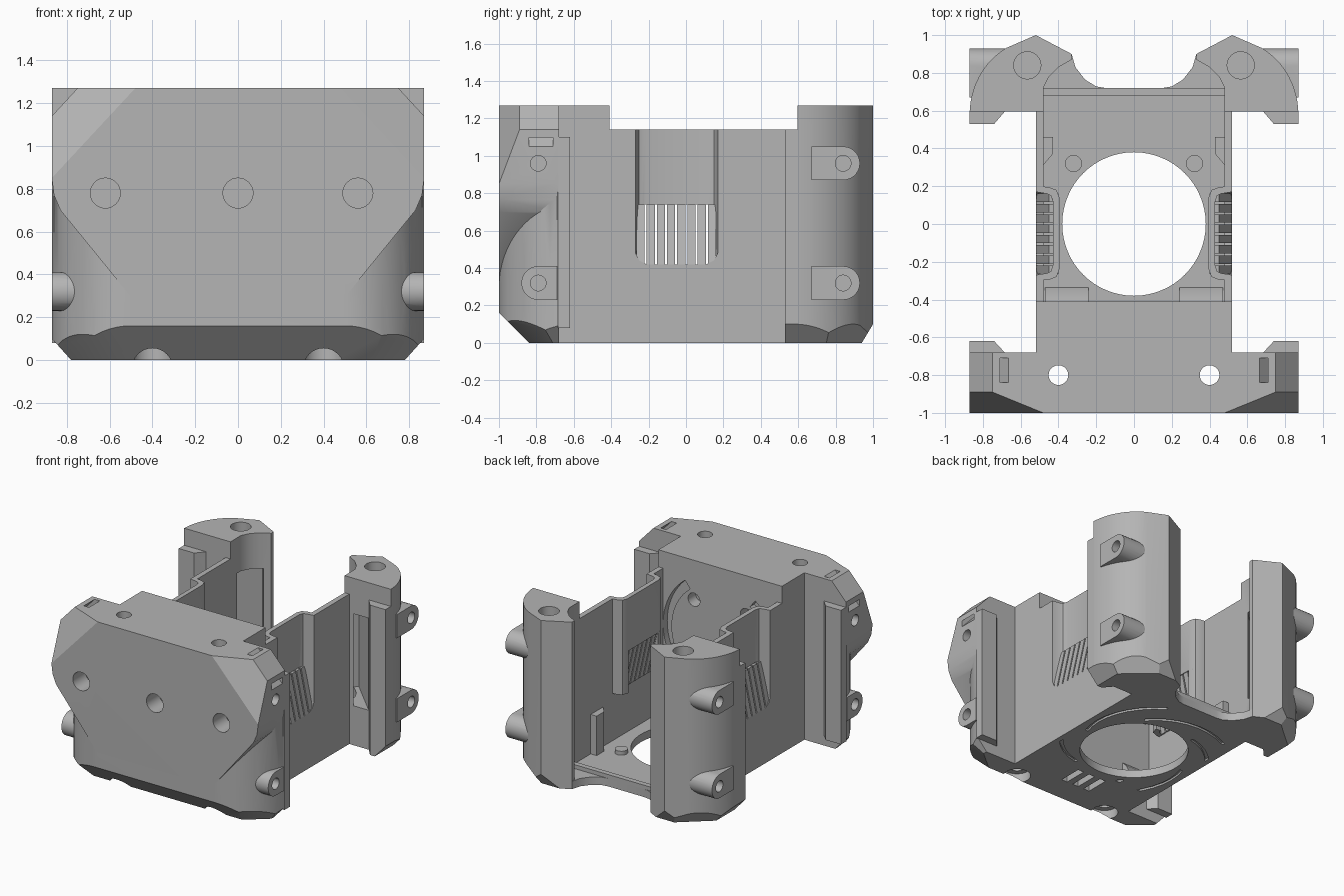
import bpy, bmesh, math
from mathutils import Vector, Matrix

if "Cube" in bpy.data.objects:
    bpy.data.objects.remove(bpy.data.objects["Cube"])

grey = bpy.data.materials.new("plain_grey")
grey.use_nodes = True
grey.diffuse_color = (0.46, 0.46, 0.46, 1)
grey.node_tree.nodes["Principled BSDF"].inputs["Base Color"].default_value = (0.46, 0.46, 0.46, 1)


def circle(u, v, r, n=32):
    return [(u + r * math.cos(i * math.tau / n), v + r * math.sin(i * math.tau / n)) for i in range(n)]


def arc(u, v, ru, rv, start, end, n=14):
    angles = [math.radians(start + (end - start) * i / n) for i in range(n + 1)]
    return [(u + ru * math.cos(a), v + rv * math.sin(a)) for a in angles]


def rect(u0, u1, v0, v1):
    return [(u0, v0), (u1, v0), (u1, v1), (u0, v1)]


def both(half):
    """Close a half outline with its mirror image."""
    return half + [(-u, v) for u, v in reversed(half)]


def prism(name, outline, lo, hi, axis="z"):
    place = {"z": lambda u, v, w: (u, v, w), "y": lambda u, v, w: (u, w, v), "x": lambda u, v, w: (w, u, v)}[axis]
    bm = bmesh.new()
    a = [bm.verts.new(place(u, v, lo)) for u, v in outline]
    b = [bm.verts.new(place(u, v, hi)) for u, v in outline]
    bm.faces.new(a)
    bm.faces.new(b)
    for i in range(len(a)):
        j = (i + 1) % len(a)
        bm.faces.new((a[i], a[j], b[j], b[i]))
    bmesh.ops.recalc_face_normals(bm, faces=bm.faces)
    mesh = bpy.data.meshes.new(name)
    bm.to_mesh(mesh)
    bm.free()
    ob = bpy.data.objects.new(name, mesh)
    bpy.context.collection.objects.link(ob)
    return ob


def bake(ob):
    deps = bpy.context.evaluated_depsgraph_get()
    mesh = bpy.data.meshes.new_from_object(ob.evaluated_get(deps))
    ob.modifiers.clear()
    ob.data = mesh


def combine(ob, others, op="DIFFERENCE"):
    for other in others:
        mod = ob.modifiers.new("bool", "BOOLEAN")
        mod.operation, mod.solver, mod.object = op, "EXACT", other
        bake(ob)
        bpy.data.objects.remove(other)
    return ob


def trim(ob, co, no):
    """Slice off everything on the side the normal points to."""
    bm = bmesh.new()
    bm.from_mesh(ob.data)
    bmesh.ops.bisect_plane(bm, geom=bm.verts[:] + bm.edges[:] + bm.faces[:], plane_co=co, plane_no=no, clear_outer=True)
    bmesh.ops.holes_fill(bm, edges=[e for e in bm.edges if e.is_boundary])
    bmesh.ops.recalc_face_normals(bm, faces=bm.faces)
    bm.to_mesh(ob.data)
    bm.free()


def finish(ob, mirror=False):
    if mirror:
        ob.modifiers.new("mirror", "MIRROR").use_axis[0] = True
        bake(ob)
    ob.data.materials.clear()
    ob.data.materials.append(grey)
    bpy.ops.object.select_all(action="DESELECT")
    ob.select_set(True)
    bpy.context.view_layer.objects.active = ob
    bpy.ops.object.shade_smooth_by_angle(angle=math.radians(28))


# Front housing: rounded core, faceted shield and rear block
front = prism("front_housing", both([(0.87, -0.68)] + arc(0.5, -0.6, 0.37, 0.4, -13, -90)), 0, 0.9)
trim(front, (0, -1, 0.16), (0, -1, -1))
for s in (1, -1):
    trim(front, (s * 0.87, 0, 0.1), (s * 1, 0, -0.9))
    trim(front, (s * 0.63, -0.97, 0.1), (s * 0.5, -0.6, -0.8))
shield = prism("shield", both([(0.48, 0.27), (0.83, 0.7), (0.86, 0.77), (0.87, 0.85), (0.87, 1.14), (0.75, 1.27)]),
               -1, -0.68, "y")
for s in (1, -1):
    a, b, c = Vector((s * 0.48, -1, 1.27)), Vector((s * 0.87, -1, 0.85)), Vector((s * 0.87, -0.89, 1.14))
    n = (b - a).cross(c - a)
    trim(shield, a, n if n.y < 0 else -n)
combine(front, [shield, prism("block", rect(-0.52, 0.52, -0.8, -0.41), 0, 1.27)], "UNION")

# Side lugs and rear lips of the front housing
for s in (1, -1):
    lug = prism("lug", arc(-0.79, 0.32, 0.09, 0.09, 90, 270) + [(-0.69, 0.23), (-0.69, 0.41)],
                min(s * 0.5, s * 0.87), max(s * 0.5, s * 0.87), "x")
    lip = prism("lip", [(s * 0.68, -0.685), (s * 0.74, -0.62), (s * 0.87, -0.62), (s * 0.87, -0.685)], 0.08, 1.1)
    combine(front, [lug, lip], "UNION")

# Screw holes, counterbores, strap slots and vents in the front housing
cuts = [prism("hole", circle(x, 0.78, 0.07), -1.1, -0.85, "y") for x in (-0.62, 0, 0.56)]
for s in (1, -1):
    cuts.append(prism("hole", circle(s * 0.4, -0.8, 0.052), -0.1, 1.4))
    cuts.append(prism("bore", circle(s * 0.4, -0.8, 0.095), -0.1, 0.07))
    cuts.append(prism("hole", circle(s * 0.22, 0.97, 0.05), -0.5, -0.3, "y"))
    ring = arc(0, 0.72, 0.48, 0.48, -20, 52) + arc(0, 0.72, 0.41, 0.41, 52, -20)
    cuts.append(prism("groove", [(s * u, v) for u, v in ring], -0.46, -0.3, "y"))
    for z in (0.32, 0.96):
        cuts.append(prism("hole", circle(-0.79, z, 0.042), min(s * 0.65, s), max(s * 0.65, s), "x"))
    strap = prism("strap", rect(-0.2, 0.2, -0.016, 0.016), -0.84, -0.71, "y")
    strap.data.transform(Matrix.Translation((s * 0.778, 0, 1.173)) @ Matrix.Rotation(s * math.radians(47), 4, "Y"))
    cuts.append(strap)
for x in (-0.1, 0, 0.1):
    cuts.append(prism("vent", rect(x - 0.025, x + 0.025, -0.64, -0.46), -0.1, 0.05))
combine(front, cuts)
finish(front)

# Floor with round opening, swirl grooves and concave rear edge
rear_edge = [(0.48, 0.9), (0.33, 0.9), (0.31, 0.83), (0.26, 0.765), (0.2, 0.728), (0.15, 0.72)]
floor = prism("floor", both([(0.5, -0.42), (0.5, 0.62)] + rear_edge), 0, 0.06)
cuts = [prism("opening", circle(0, 0, 0.38, 64), -0.1, 0.2)]
for k in range(6):
    out, back = [], []
    for i in range(9):
        t = math.radians(k * 60 + i * 9)
        r = 0.42 + 0.025 * i
        out.append((r * math.cos(t), r * math.sin(t)))
        back.append(((r + 0.025) * math.cos(t), (r + 0.025) * math.sin(t)))
    cuts.append(prism("swirl", out + back[::-1], -0.1, 0.015))
combine(floor, cuts)
finish(floor)

finish(prism("floor_step", rect(-0.48, 0.48, 0.68, 0.72), 0.05, 0.09))
finish(prism("floor_screw", circle(0.32, 0.32, 0.045), 0.05, 0.09), True)
finish(prism("corner_post", [(0.49, 0.3), (0.49, 0.46), (0.43, 0.46), (0.43, 0.37)], 0.05, 0.36), True)
finish(prism("duct_ramp", [(-0.42, 0.05), (-0.33, 0.05), (-0.37, 0.13), (-0.42, 0.18)], 0.24, 0.47, "x"), True)

# Side walls with a window
wall = prism("side_wall", rect(-0.42, 0.61, 0, 1.14), 0.48, 0.52, "x")
window = [(-0.27, 1.3), (-0.27, 0.48), (-0.25, 0.44), (-0.21, 0.42), (0.11, 0.42), (0.15, 0.44), (0.17, 0.48), (0.17, 1.3)]
combine(wall, [prism("window", window, 0.4, 0.6, "x")])
finish(wall, True)

# Recessed channel that bends inward behind the window
channel = prism("wall_recess", [
    (0.52, -0.27), (0.46, -0.26), (0.44, -0.25), (0.43, -0.22), (0.43, 0.12), (0.44, 0.15), (0.46, 0.16), (0.52, 0.17),
    (0.5, 0.2), (0.45, 0.195), (0.41, 0.18), (0.395, 0.14), (0.395, -0.24), (0.41, -0.28), (0.45, -0.295), (0.5, -0.3)],
    0.42, 1.14)
combine(channel, [prism("gap", rect(-0.225, 0.125, 0.3, 0.74), 0.3, 0.47, "x")])
finish(channel, True)

# Leaning vent slats
for i in range(8):
    y = -0.265 + i * 0.0545
    finish(prism(f"vent_slat_{i + 1}", [(0.52, 0.42), (0.47, 0.42), (0.4, 0.74), (0.45, 0.74)], y, y + 0.044, "y"), True)

# Rear columns with lips, lugs, diagonal slots and screw holes
outline = [(0.48, 0.595), (0.87, 0.595)] + arc(0.5, 0.58, 0.37, 0.4, 6, 62) + [
    (0.52, 1.0), (0.33, 0.9), (0.33, 0.87), (0.4, 0.83), (0.45, 0.78), (0.48, 0.72)]
column = prism("rear_column", outline, 0, 1.27)
lip = prism("lip", [(0.68, 0.6), (0.74, 0.53), (0.87, 0.53), (0.87, 0.6)], 0, 1.14)
combine(column, [lip], "UNION")
trim(column, (0.87, 0, 0.1), (1, 0, -0.9))
trim(column, (0, 1, 0.1), (0, 1, -0.6))
trim(column, (0.71, 0.91, 0.1), (0.6, 0.7, -0.7))
lugs = [prism("lug", arc(0.84, z, 0.09, 0.09, -90, 90) + [(0.67, z + 0.09), (0.67, z - 0.09)], 0.64, 0.87, "x")
        for z in (0.32, 0.96)]
combine(column, lugs, "UNION")
slot = prism("slot", rect(-0.2, 0.2, -0.045, 0.045), 0.3, 1.0)
slot.data.transform(Matrix.Translation((0.515, 0.7, 0)) @ Matrix.Rotation(math.radians(135), 4, "Z"))
holes = [prism("hole", circle(0.84, z, 0.042), 0.7, 1, "x") for z in (0.32, 0.96)]
combine(column, [slot, prism("bore", circle(0.565, 0.84, 0.072), 1.05, 1.4)] + holes)
finish(column, True)
